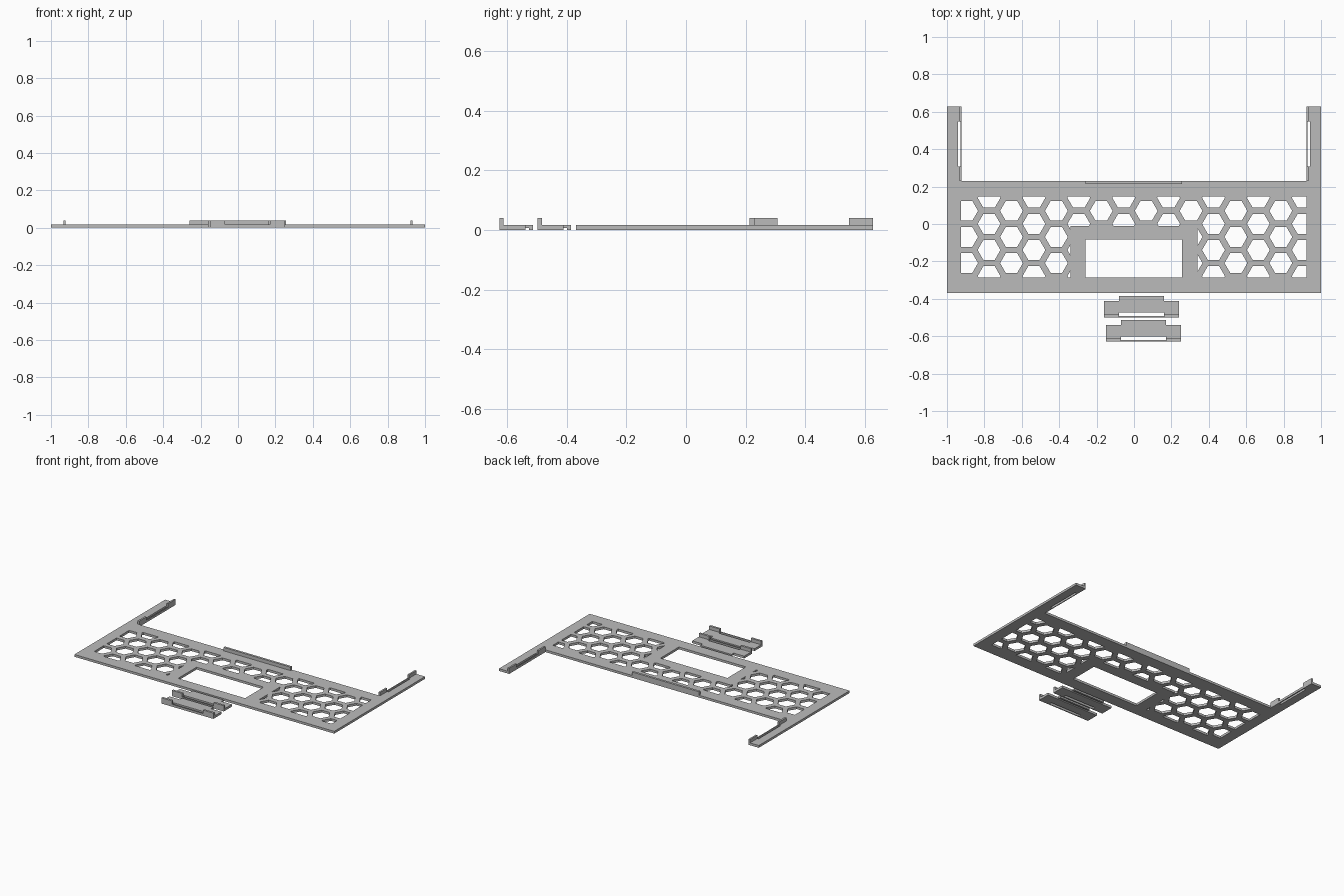
import bpy, bmesh, math

if "Cube" in bpy.data.objects:
    bpy.data.objects.remove(bpy.data.objects["Cube"])

T = 0.016   # sheet thickness
H = 0.04    # lip height

grey = bpy.data.materials.new("plain grey")
grey.diffuse_color = (0.5, 0.5, 0.5, 1)
grey.use_nodes = True
grey.node_tree.nodes["Principled BSDF"].inputs["Base Color"].default_value = grey.diffuse_color


def prism(bm, pts, z0, z1):
    """Extrude a counter-clockwise outline from z0 to z1."""
    low = [bm.verts.new((x, y, z0)) for x, y in pts]
    top = [bm.verts.new((x, y, z1)) for x, y in pts]
    bm.faces.new(low[::-1])
    bm.faces.new(top)
    n = len(pts)
    for i in range(n):
        j = (i + 1) % n
        bm.faces.new((low[i], low[j], top[j], top[i]))


def rect(x0, x1, y0, y1):
    return [(x0, y0), (x1, y0), (x1, y1), (x0, y1)]


def make(name, prisms, helper=False):
    bm = bmesh.new()
    for p in prisms:
        prism(bm, *p)
    me = bpy.data.meshes.new(name)
    bm.to_mesh(me)
    bm.free()
    me.materials.append(grey)
    ob = bpy.data.objects.new(name, me)
    bpy.context.collection.objects.link(ob)
    ob.hide_render = helper
    return ob


def boolean(ob, tool, op):
    mod = ob.modifiers.new(op.lower(), 'BOOLEAN')
    mod.operation, mod.object, mod.solver = op, tool, 'EXACT'
    bpy.context.view_layer.objects.active = ob
    bpy.ops.object.modifier_apply(modifier=mod.name)
    bpy.data.objects.remove(tool)


# Honeycomb cutter, trimmed to the panel border and kept off the centre block
STEP_X, STEP_Y, R = 0.12, 0.1395, 0.061
hexes = []
for c in range(-9, 9):
    x = 0.065 + c * STEP_X
    for r in range(4):
        y = 0.14 - r * STEP_Y - (STEP_Y / 2 if c % 2 == 0 else 0)
        pts = [(x + R * math.cos(math.pi / 3 * k), y + R * math.sin(math.pi / 3 * k))
               for k in range(6)]
        hexes.append((pts, -0.1, 0.1))
honeycomb = make("honeycomb_cutter", hexes, True)
boolean(honeycomb, make("border", [(rect(-0.924, 0.922, -0.287, 0.148), -0.2, 0.2)], True),
        'INTERSECT')
boolean(honeycomb, make("centre_block", [(rect(-0.34, 0.34, -0.6, -0.01), -0.3, 0.3)], True),
        'DIFFERENCE')

# Main panel with its two rear arms
outline = [(-1, -0.37), (1, -0.37), (1, 0.628), (0.921, 0.628), (0.921, 0.23),
           (-0.921, 0.23), (-0.921, 0.628), (-1, 0.628)]
panel = make("panel", [(outline, 0, T)])
boolean(panel, honeycomb, 'DIFFERENCE')

# Window and the slots along the arms
openings = [(rect(-0.26, 0.256, -0.287, -0.084), -0.1, 0.1),
            (rect(0.927, 0.942, 0.308, 0.548), -0.1, 0.1),
            (rect(-0.942, -0.927, 0.308, 0.548), -0.1, 0.1)]
boolean(panel, make("openings_cutter", openings, True), 'DIFFERENCE')

# Upright lip on the rear edge
make("rear_lip", [(rect(-0.26, 0.256, 0.214, 0.23), T, H)])

# Upright tabs on the arms, beside each slot end
for side, s in (("left", -1), ("right", 1)):
    xa, xb = sorted((s * 0.921, s * 0.933))
    make(side + "_arm_tabs", [(rect(xa, xb, 0.23, 0.308), T, H),
                              (rect(xa, xb, 0.548, 0.628), T, H)])


# Loose clips: slotted base, two upright end lips, hooked tongue
def clip(name, x, y):
    w, n = 0.2, 0.12
    base = [(x - w, y), (x + w, y), (x + w, y + 0.088), (x - w, y + 0.088)]
    ob = make(name, [(base, 0, T)])
    slot = make("clip_slot_cutter", [(rect(x - n, x + n, y + 0.007, y + 0.026), -0.1, 0.1)], True)
    boolean(ob, slot, 'DIFFERENCE')
    make(name + "_end_lips", [(rect(x - w, x - n, y, y + 0.015), T, H),
                              (rect(x + n, x + w, y, y + 0.015), T, H)])
    make(name + "_tongue", [(rect(x - n, x + n, y + 0.088, y + 0.1), 0.007, T),
                            (rect(x - n, x + n, y + 0.1, y + 0.113), 0, T)])


clip("front_clip", 0.05, -0.627)
clip("middle_clip", 0.04, -0.499)
